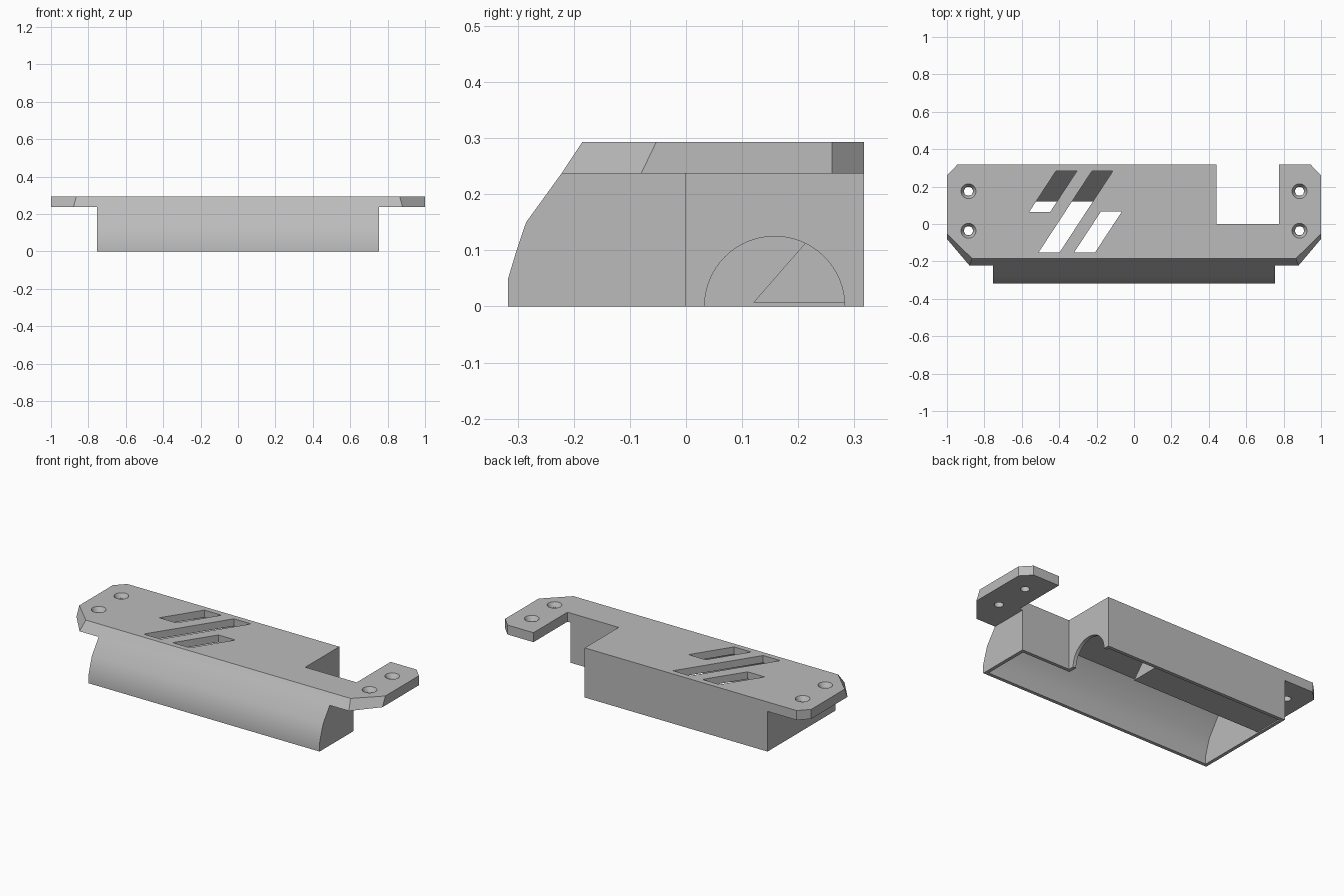
import bpy
import bmesh
import math

if "Cube" in bpy.data.objects:
    bpy.data.objects.remove(bpy.data.objects["Cube"], do_unlink=True)

grey = bpy.data.materials.new("mid_grey")
grey.use_nodes = True
grey.diffuse_color = (0.5, 0.5, 0.5, 1)
shader = next(n for n in grey.node_tree.nodes if n.type == 'BSDF_PRINCIPLED')
shader.inputs["Base Color"].default_value = grey.diffuse_color


def loft(name, start, end):
    """Solid between two matching loops of 3D points."""
    bm = bmesh.new()
    a = [bm.verts.new(p) for p in start]
    b = [bm.verts.new(p) for p in end]
    bm.faces.new(a)
    bm.faces.new(b)
    for i in range(len(a)):
        j = (i + 1) % len(a)
        bm.faces.new((a[i], a[j], b[j], b[i]))
    bmesh.ops.recalc_face_normals(bm, faces=bm.faces)
    mesh = bpy.data.meshes.new(name)
    bm.to_mesh(mesh)
    bm.free()
    mesh.materials.append(grey)
    obj = bpy.data.objects.new(name, mesh)
    bpy.context.collection.objects.link(obj)
    return obj


def along_x(name, profile, x0, x1):
    return loft(name, [(x0, y, z) for y, z in profile], [(x1, y, z) for y, z in profile])


def along_z(name, outline, z0, z1):
    return loft(name, [(x, y, z0) for x, y in outline], [(x, y, z1) for x, y in outline])


def circle(cx, cy, r, n=48):
    steps = [math.tau * i / n for i in range(n)]
    return [(cx + r * math.cos(t), cy + r * math.sin(t)) for t in steps]


def combine(target, tool, operation):
    """Bake a boolean into the target and delete the tool."""
    mod = target.modifiers.new("join", 'BOOLEAN')
    mod.operation = operation
    mod.solver = 'EXACT'
    mod.object = tool
    bpy.context.view_layer.update()
    graph = bpy.context.evaluated_depsgraph_get()
    result = bpy.data.meshes.new_from_object(target.evaluated_get(graph))
    target.modifiers.clear()
    target.data = result
    bpy.data.objects.remove(tool, do_unlink=True)


def mirrored(half):
    return half + [(-x, y) for x, y in reversed(half)]


# Mounting plate with chamfered corners and a sloped front edge
BOTTOM, TOP, BACK = 0.237, 0.293, 0.317
lower = mirrored([(0.88, -0.222), (1, -0.08), (1, 0.26), (0.945, BACK)])
upper = mirrored([(0.865, -0.185), (1, -0.053), (1, 0.26), (0.945, BACK)])
housing = loft("housing", [(x, y, BOTTOM) for x, y in lower], [(x, y, TOP) for x, y in upper])

# Body with curved front
body = along_x("body", [(-0.317, 0), (-0.317, 0.05), (-0.302, 0.1), (-0.285, 0.15),
                        (-0.222, BOTTOM), (-0.2, 0.25), (BACK, 0.25), (BACK, 0)], -0.755, 0.755)
combine(housing, body, 'UNION')

# Back notch
notch = along_z("notch", [(0.44, 0), (0.775, 0), (0.775, 0.5), (0.44, 0.5)], -0.2, 0.5)
combine(housing, notch, 'DIFFERENCE')

# Hollow interior, narrower in front of the notch
front_curve = [(-0.297, -0.1), (-0.297, 0.05), (-0.282, 0.1), (-0.266, 0.145),
               (-0.203, 0.235), (-0.19, 0.25)]
for x0, x1, back in ((-0.735, 0.42, 0.297), (0.3, 0.735, -0.02)):
    cavity = along_x("cavity", front_curve + [(back, 0.25), (back, -0.1)], x0, x1)
    combine(housing, cavity, 'DIFFERENCE')

# Arched opening in the notch wall
arch = along_x("arch", circle(0.158, 0, 0.125, 64), 0.4, 0.46)
combine(housing, arch, 'DIFFERENCE')

# Sloped inner deflector along the back wall
wedge = along_x("wedge", [(0.12, 0.007), (0.307, 0.007), (0.307, 0.221)], -0.745, 0.1)
combine(housing, wedge, 'UNION')

# Slanted slots: front left corner x, front y, back y
for x, y0, y1 in ((-0.56, 0.065, 0.283), (-0.51, -0.152, 0.283), (-0.32, -0.152, 0.068)):
    shift = (y1 - y0) * 0.655
    slot = along_z("slot", [(x, y0), (x + 0.112, y0), (x + 0.112 + shift, y1), (x + shift, y1)],
                   0.236, 0.4)
    combine(housing, slot, 'DIFFERENCE')

# Countersunk screw holes
for x in (-0.885, 0.885):
    for y in (-0.036, 0.175):
        hole = along_z("hole", circle(x, y, 0.024, 32), 0.1, 0.4)
        combine(housing, hole, 'DIFFERENCE')
        sink = loft("sink", [(a, b, 0.268) for a, b in circle(x, y, 0.025, 32)],
                    [(a, b, TOP + 0.002) for a, b in circle(x, y, 0.041, 32)])
        combine(housing, sink, 'DIFFERENCE')

# One material and soft shading on the curves
housing.data.materials.clear()
housing.data.materials.append(grey)
for face in housing.data.polygons:
    face.material_index = 0
bpy.ops.object.select_all(action='DESELECT')
housing.select_set(True)
bpy.context.view_layer.objects.active = housing
bpy.ops.object.shade_smooth_by_angle(angle=math.radians(25))
